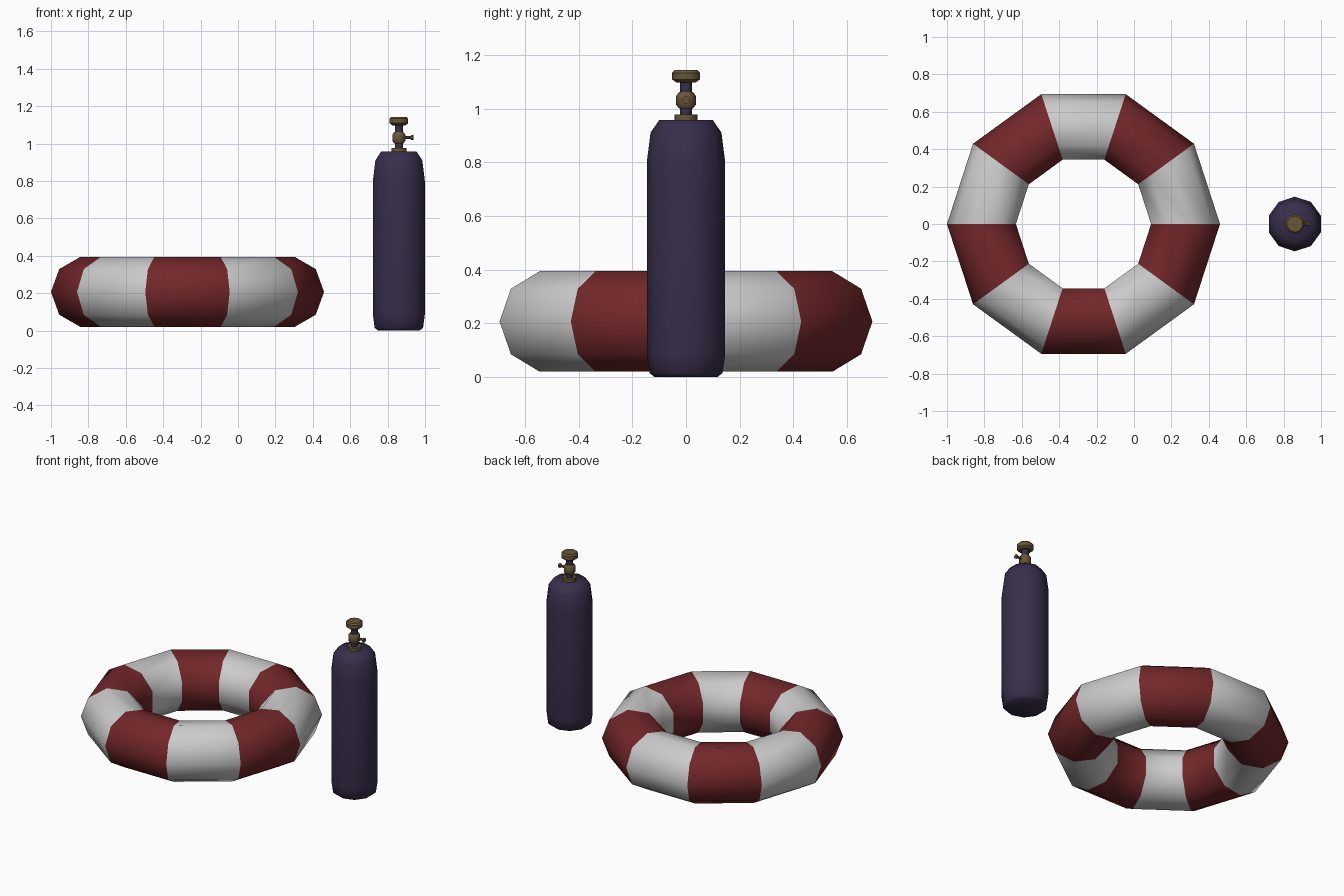
import bpy, bmesh
from math import pi, cos, sin, radians
from mathutils import Matrix

if "Cube" in bpy.data.objects:
    bpy.data.objects.remove(bpy.data.objects["Cube"])


def material(name, r, g, b):
    m = bpy.data.materials.new(name)
    m.diffuse_color = (r, g, b, 1)
    m.use_nodes = True
    m.node_tree.nodes["Principled BSDF"].inputs["Base Color"].default_value = m.diffuse_color
    return m


WHITE = material("white", 0.8, 0.8, 0.83)
RED = material("red", 0.17, 0.02, 0.022)
PURPLE = material("dark_purple", 0.04, 0.027, 0.07)
BRASS = material("brass", 0.14, 0.095, 0.04)


def finish(name, bm, mats, angle):
    bmesh.ops.recalc_face_normals(bm, faces=bm.faces)
    me = bpy.data.meshes.new(name)
    bm.to_mesh(me)
    bm.free()
    for m in mats:
        me.materials.append(m)
    ob = bpy.data.objects.new(name, me)
    bpy.context.collection.objects.link(ob)
    bpy.ops.object.select_all(action='DESELECT')
    bpy.context.view_layer.objects.active = ob
    ob.select_set(True)
    bpy.ops.object.shade_smooth_by_angle(angle=radians(angle))
    return ob


def lathe(name, profile, sides, mat, matrix, start=0.0, angle=38):
    """Capped solid of revolution about z from (radius, height) points."""
    bm = bmesh.new()
    rings = [[bm.verts.new((r * cos(start + 2 * pi * i / sides),
                            r * sin(start + 2 * pi * i / sides), z))
              for i in range(sides)] for r, z in profile]
    for a, b in zip(rings, rings[1:]):
        for i in range(sides):
            j = (i + 1) % sides
            bm.faces.new((a[i], a[j], b[j], b[i]))
    bm.faces.new(rings[0])
    bm.faces.new(rings[-1])
    bm.transform(matrix)
    return finish(name, bm, [mat], angle)


# Striped life ring: ten segments, nine-sided tube
def life_ring(x, z, major, minor, segs=10, sides=9):
    bm = bmesh.new()
    rings = []
    for i in range(segs):
        a = 2 * pi * i / segs
        ring = []
        for k in range(sides):
            t = 2 * pi * k / sides
            r = major + minor * cos(t)
            ring.append(bm.verts.new((x + r * cos(a), r * sin(a), z + minor * sin(t))))
        rings.append(ring)
    for i in range(segs):
        p, q = rings[i], rings[(i + 1) % segs]
        for k in range(sides):
            j = (k + 1) % sides
            f = bm.faces.new((p[k], q[k], q[j], p[j]))
            f.material_index = i % 2
    return finish("life_ring", bm, [WHITE, RED], 60)


life_ring(-0.27, 0.207, 0.54, 0.19)

# Gas tank
AXIS = Matrix.Translation((0.86, 0, 0))
lathe("tank_body", [(0.117, 0), (0.136, 0.015), (0.146, 0.085), (0.146, 0.80),
                    (0.132, 0.91), (0.10, 0.957)], 10, PURPLE, AXIS, pi / 2, 60)

# Valve stack on the tank
lathe("valve_collar", [(0.042, 0.95), (0.042, 0.977)], 10, BRASS, AXIS, pi / 2)
lathe("valve_stem", [(0.023, 0.97), (0.023, 1.11)], 10, PURPLE, AXIS, pi / 2)
lathe("valve_body", [(0.026, 1.0), (0.037, 1.015), (0.037, 1.046), (0.026, 1.062)],
      10, BRASS, AXIS, pi / 2)
lathe("valve_knob", [(0.036, 1.097), (0.052, 1.109), (0.052, 1.133), (0.043, 1.143)],
      10, BRASS, AXIS, pi / 2)

# Side outlet pointing +x
SIDE = Matrix.Translation((0.86, 0, 1.032)) @ Matrix.Rotation(pi / 2, 4, 'Y')
lathe("valve_outlet", [(0.008, 0.02), (0.008, 0.064), (0.014, 0.066), (0.014, 0.077)],
      8, BRASS, SIDE, pi / 8)
